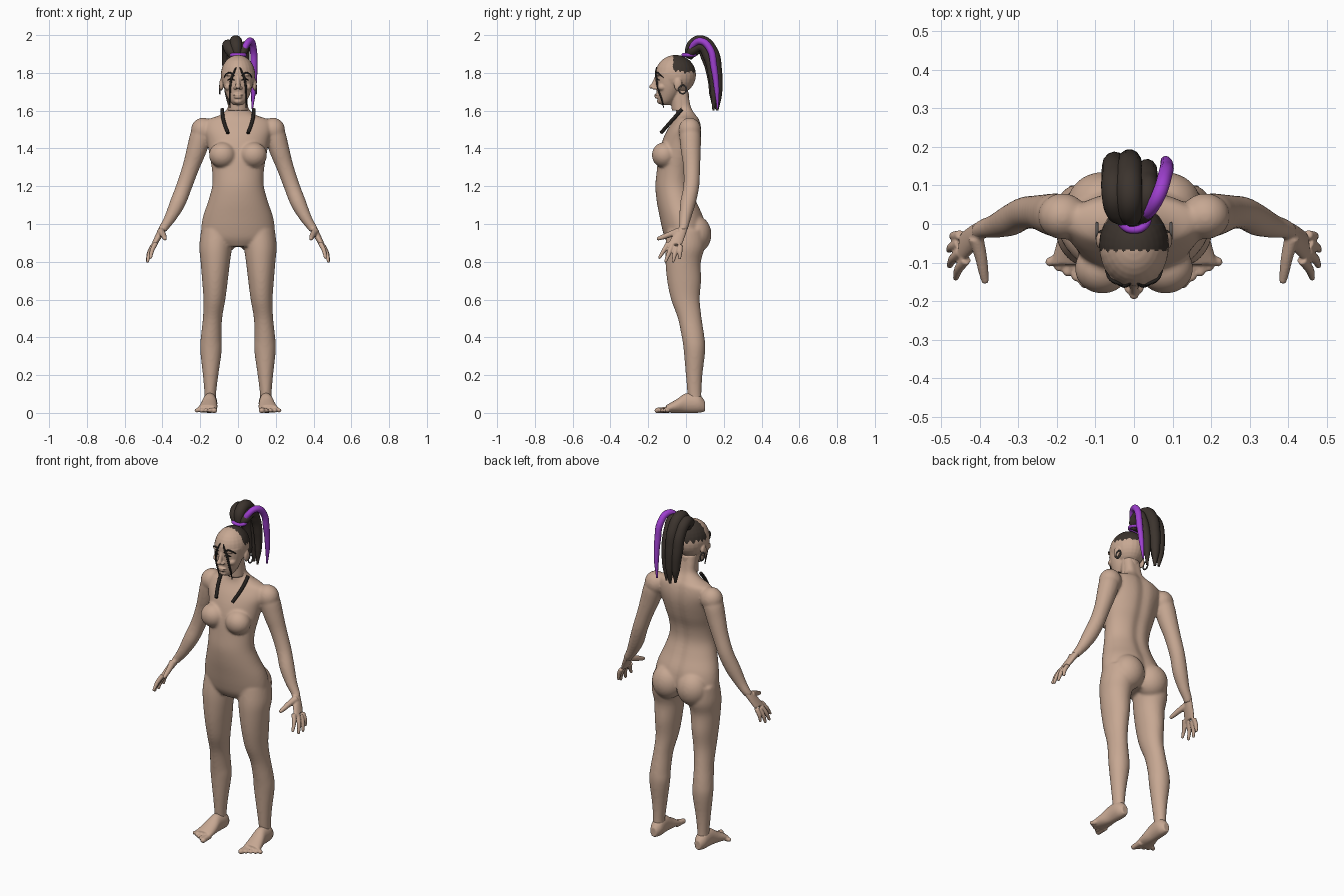
import bpy, bmesh, math
from mathutils import Vector, Matrix
from mathutils.bvhtree import BVHTree

cube = bpy.data.objects.get("Cube")
if cube:
    bpy.data.objects.remove(cube, do_unlink=True)


def material(name, rgb):
    m = bpy.data.materials.new(name)
    m.use_nodes = True
    m.diffuse_color = (*rgb, 1)
    m.node_tree.nodes["Principled BSDF"].inputs["Base Color"].default_value = (*rgb, 1)
    return m


SKIN = material("skin", (0.57, 0.39, 0.29))
HAIR = material("dark hair", (0.045, 0.034, 0.027))
PURPLE = material("purple", (0.34, 0.05, 0.62))
PAINT = material("black paint", (0.018, 0.015, 0.013))
METAL = material("grey metal", (0.1, 0.09, 0.085))
X, Y, Z = Vector((1, 0, 0)), Vector((0, 1, 0)), Vector((0, 0, 1))


def smooth_rows(rows, steps=4):
    """Catmull-Rom interpolation of every number in the rows."""
    out = []
    for i in range(len(rows) - 1):
        a, b, c, d = (rows[min(max(i + k, 0), len(rows) - 1)] for k in (-1, 0, 1, 2))
        for s in range(steps):
            t = s / steps
            out.append([q + t / 2 * (r - p + t * (2 * p - 5 * q + 4 * r - w + t * (3 * q - p - 3 * r + w)))
                        for p, q, r, w in zip(a, b, c, d)])
    return out + [list(rows[-1])]


def loft(bm, rows, u=None, v=None, side=1, groove=0, n=28):
    """Closed loft; each row is x, y, z, radius[, second radius]."""
    if u is None:
        d = Vector(rows[-1][:3]) - Vector(rows[0][:3])
        u = d.orthogonal().normalized()
        v = d.cross(u).normalized()
    rings = []
    for row in smooth_rows(rows):
        c, ring = Vector(row[:3]), []
        for k in range(n):
            a = 2 * math.pi * k / n
            p = c + u * math.cos(a) * row[3] + v * math.sin(a) * row[-1]
            if groove and math.sin(a) > 0:
                p.y -= groove * math.exp(-(p.x / 0.03) ** 2)
            p.x *= side
            ring.append(bm.verts.new(p))
        rings.append(ring)
    for r, s in zip(rings, rings[1:]):
        for k in range(n):
            bm.faces.new((r[k], r[(k + 1) % n], s[(k + 1) % n], s[k]))
    bm.faces.new(rings[0][::-1])
    bm.faces.new(rings[-1])


def ball(bm, centre, radii, side=1):
    c = (centre[0] * side, centre[1], centre[2])
    bmesh.ops.create_uvsphere(bm, u_segments=24, v_segments=16, radius=1,
                              matrix=Matrix.Translation(c) @ Matrix.Diagonal((*radii, 1)))


def sculpt(name, bm, voxel, rounds):
    """Fuse overlapping volumes into one smooth skin."""
    bmesh.ops.recalc_face_normals(bm, faces=bm.faces)
    mesh = bpy.data.meshes.new(name)
    bm.to_mesh(mesh)
    bm.free()
    mesh.materials.append(SKIN)
    ob = bpy.data.objects.new(name, mesh)
    bpy.context.collection.objects.link(ob)
    rm = ob.modifiers.new("fuse", "REMESH")
    rm.mode, rm.voxel_size, rm.use_smooth_shade = "VOXEL", voxel, True
    sm = ob.modifiers.new("soften", "SMOOTH")
    sm.factor, sm.iterations = 0.5, rounds
    bpy.context.view_layer.objects.active = ob
    for m in ("fuse", "soften"):
        bpy.ops.object.modifier_apply(modifier=m)
    for p in ob.data.polygons:
        p.use_smooth = True
    return ob


def strand(name, pts, depth, mat, radii=None, closed=False):
    cu = bpy.data.curves.new(name, "CURVE")
    cu.dimensions, cu.bevel_depth, cu.bevel_resolution = "3D", depth, 4
    cu.resolution_u, cu.use_fill_caps = 10, True
    sp = cu.splines.new("BEZIER")
    sp.bezier_points.add(len(pts) - 1)
    sp.use_cyclic_u = closed
    for i, (bp, p) in enumerate(zip(sp.bezier_points, pts)):
        bp.co = p
        bp.handle_left_type = bp.handle_right_type = "AUTO"
        bp.radius = radii[i] if radii else 1
    cu.materials.append(mat)
    ob = bpy.data.objects.new(name, cu)
    bpy.context.collection.objects.link(ob)


# Torso, arms and legs
bm = bmesh.new()
trunk = [(0.88, .12, -.085, .07), (0.92, .185, -.11, .09), (0.97, .195, -.125, .105),
         (1.04, .185, -.14, .095), (1.12, .158, -.155, .06), (1.2, .137, -.162, .035),
         (1.28, .137, -.155, .04), (1.36, .15, -.145, .065), (1.44, .165, -.125, .083),
         (1.5, .18, -.098, .085), (1.55, .165, -.065, .075), (1.575, .1, -.055, .06),
         (1.61, .057, -.052, .04), (1.66, .051, -.06, .028), (1.71, .05, -.08, .02)]
loft(bm, [(0, (f + b) / 2, z, w, (b - f) / 2) for z, w, f, b in trunk], X, Y, groove=0.012, n=48)
for s in (1, -1):
    ball(bm, (.082, .05, .945), (.092, .085, .1), s)
    ball(bm, (.082, -.115, 1.365), (.072, .066, .068), s)
    ball(bm, (.185, .02, 1.497), (.064, .06, .066), s)
    loft(bm, [(.11, 0, .97, .085, .1), (.118, -.005, .88, .087, .105), (.12, -.015, .8, .078, .094),
              (.122, -.01, .7, .068, .09), (.125, -.003, .6, .058, .076), (.135, .02, .5, .051, .063),
              (.142, .038, .4, .055, .06), (.143, .045, .33, .057, .057), (.145, .043, .2, .041, .044),
              (.147, .045, .1, .031, .037), (.147, .05, .04, .031, .036)], X, Y, s)
    loft(bm, [(.165, .02, 1.52, .045), (.195, .022, 1.47, .057), (.22, .025, 1.39, .053),
              (.25, .03, 1.3, .045), (.285, .028, 1.2, .042), (.32, .01, 1.11, .041),
              (.36, -.005, 1.03, .031), (.39, -.012, .985, .025), (.403, -.02, .965, .024)], side=s)
sculpt("body", bm, 0.007, 9)

# Hands with fingers and thumb
knuckles = [(.435, -.092, .9), (.449, -.073, .887), (.452, -.05, .882), (.449, -.029, .888)]
tips = [(.462, -.14, .823), (.478, -.108, .803), (.48, -.068, .803), (.472, -.033, .82)]
for s, label in ((1, "left"), (-1, "right")):
    bm = bmesh.new()
    loft(bm, [(.383, -.01, 1.0, .023, .021), (.398, -.018, .975, .026, .019),
              (.418, -.037, .94, .036, .018), (.445, -.06, .89, .041, .014)],
         Vector((.05, -.98, -.1)), Vector((.88, .05, .45)), s)
    for a, b in zip(knuckles, tips):
        mid = (Vector(a) + Vector(b)) / 2 + Vector((.006, 0, 0))
        loft(bm, [(*a, .0135), (*mid, .012), (*b, .008)], side=s, n=14)
        ball(bm, b, (.008,) * 3, s)
    loft(bm, [(.41, -.035, .962, .02), (.397, -.085, .945, .016), (.39, -.125, .93, .013),
              (.385, -.153, .92, .009)], side=s, n=14)
    sculpt(label + "_hand", bm, 0.004, 4)

    # Feet with toes
    bm = bmesh.new()
    loft(bm, [(.147, .1, .035, .02, .028), (.147, .065, .05, .037, .05), (.15, 0, .052, .038, .052),
              (.155, -.05, .036, .046, .036), (.163, -.105, .021, .053, .02)], X, Z, s)
    for i in range(5):
        r = .017 if i == 0 else .0125
        base, tip = (.127 + .019 * i, -.09, .016), (.126 + .023 * i, -.15 + .013 * i, .013)
        loft(bm, [(*base, r), (*tip, r * .9)], side=s, n=14)
        ball(bm, tip, (r, r, r * .9), s)
    sculpt(label + "_foot", bm, 0.005, 4)

# Head
bm = bmesh.new()
ball(bm, (0, -.055, 1.79), (.091, .108, .105))
face = [(1.63, .025, -.13, -.085), (1.65, .045, -.148, -.06), (1.69, .065, -.154, -.03),
        (1.74, .079, -.161, -.01), (1.8, .086, -.16, 0)]
loft(bm, [(0, (f + b) / 2, z, w, (b - f) / 2) for z, w, f, b in face], X, Y)
loft(bm, [(0, -.03, 1.6, .053, .045), (0, -.035, 1.7, .05, .05)], X, Y)
loft(bm, [(0, -.153, 1.785, .01), (0, -.168, 1.75, .011), (0, -.178, 1.724, .015)], X, Y, n=16)
ball(bm, (0, -.185, 1.727), (.012, .011, .011))
ball(bm, (0, -.155, 1.683), (.026, .013, .007))
ball(bm, (0, -.153, 1.671), (.022, .014, .007))
ball(bm, (0, -.14, 1.65), (.022, .014, .014))
for s in (1, -1):
    ball(bm, (.015, -.168, 1.72), (.01, .012, .009), s)
    ball(bm, (.036, -.143, 1.79), (.03, .016, .008), s)
    ball(bm, (.05, -.125, 1.725), (.022, .025, .02), s)
    ball(bm, (.088, -.042, 1.738), (.011, .022, .034), s)
head = sculpt("head", bm, 0.004, 5)

# Cropped scalp with a jagged hairline
head.data.materials.append(HAIR)
for p in head.data.polygons:
    c = p.center
    jag = .006 * math.sin(c.y * 260) + .005 * math.sin(c.x * 230)
    if c.z > 1.805 + jag and c.y > -.068 + .004 * math.sin(c.x * 300):
        p.material_index = 1

# Face paint, brows and eyes laid on the skin
bm = bmesh.new()
bm.from_mesh(head.data)
tree = BVHTree.FromBMesh(bm)


def on_face(x, z):
    hit = tree.ray_cast(Vector((x, -1, z)), Y)[0]
    return hit - Y * .002 if hit else Vector((x, -.13, z))


for s, label in ((1, "left"), (-1, "right")):
    stripe = [(.01, 1.83), (.023, 1.8), (.034, 1.77), (.04, 1.74), (.043, 1.7), (.044, 1.665)]
    pts = [on_face(x * s, z) for x, z in stripe]
    pts.append(Vector((.043 * s, -.118, 1.615)))
    strand(label + "_face_stripe", pts, .0055, PAINT, [.5, 1, 1.2, 1.1, 1, .9, .4])
    brow = [(.02, 1.785), (.04, 1.8), (.06, 1.795), (.074, 1.775)]
    strand(label + "_brow", [on_face(x * s, z) for x, z in brow], .0045, PAINT, [.7, 1, 1, .4])
    eye = [(.02, 1.762), (.036, 1.768), (.055, 1.762)]
    strand(label + "_eye", [on_face(x * s, z) for x, z in eye], .0055, PAINT, [.4, 1, .4])
    # Earrings and collar straps
    ring = [(.096 * s, -.018 + .02 * math.cos(a * math.pi / 4), 1.712 + .022 * math.sin(a * math.pi / 4))
            for a in range(8)]
    strand(label + "_earring", ring, .004, METAL, closed=True)
    strap = [(.083 * s, -.022, 1.608), (.081 * s, -.055, 1.57), (.07 * s, -.095, 1.525), (.053 * s, -.132, 1.482)]
    strand(label + "_collar_strap", strap, .0095, PAINT)
bm.free()

# Ponytail locks and hair tie
tie = [(.036 * math.cos(a * math.pi / 4), .015 + .03 * math.sin(a * math.pi / 4), 1.895) for a in range(8)]
strand("hair_tie", tie, .01, PURPLE, closed=True)
for i, (x, top, back, low, size) in enumerate(((-.052, 1.945, .155, 1.61, .032), (-.012, 1.965, .16, 1.6, .034),
                                               (.035, 1.94, .14, 1.6, .027), (-.03, 1.93, .135, 1.64, .03))):
    lock = [(x * .4, .015, 1.885), (x * .85, .035, top - .02), (x, .08, top), (x, back - .025, top - .05),
            (x, back, 1.8), (x * .9, back + .008, 1.69), (x * .8, back + .005, low)]
    strand("dark_lock_%d" % (i + 1), lock, size, HAIR, [.7, .95, 1, 1, .95, .7, .2])
lock = [(.02, .02, 1.89), (.045, .04, 1.95), (.066, .08, 1.968), (.08, .125, 1.93),
        (.085, .148, 1.83), (.083, .162, 1.72), (.075, .168, 1.61)]
strand("purple_lock", lock, .019, PURPLE, [.7, .9, 1, 1, .95, .75, .25])
